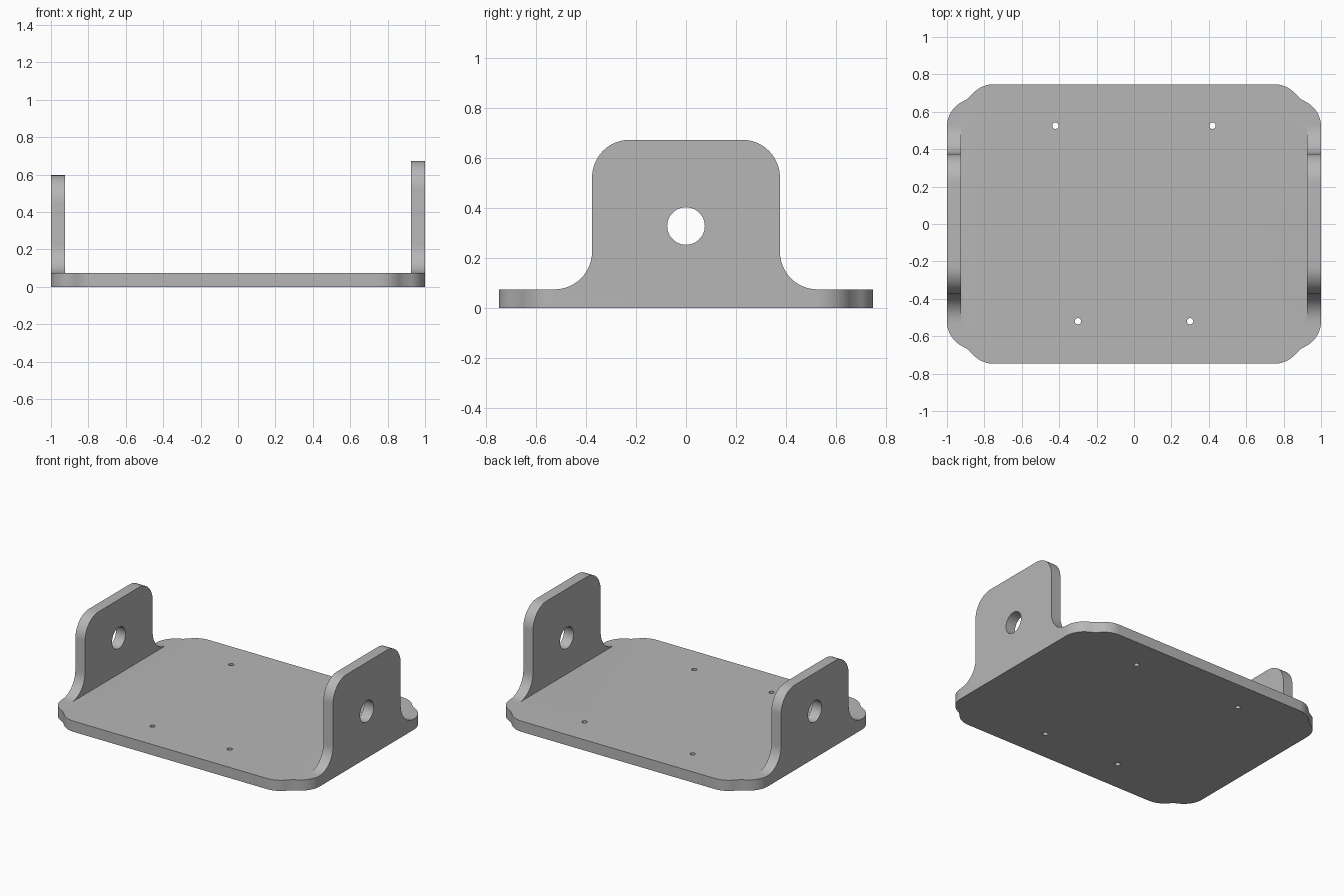
import bpy
import bmesh
from math import cos, sin, radians
from mathutils import Matrix

cube = bpy.data.objects.get("Cube")
if cube:
    bpy.data.objects.remove(cube, do_unlink=True)

THICK = 0.075
R = 0.15

grey = bpy.data.materials.new("plain grey")
grey.use_nodes = True
grey.diffuse_color = (0.47, 0.47, 0.47, 1)
grey.node_tree.nodes["Principled BSDF"].inputs["Base Color"].default_value = grey.diffuse_color


def arc(cx, cy, r, start, end, steps=12):
    angles = [radians(start + (end - start) * i / steps) for i in range(steps + 1)]
    return [(cx + r * cos(a), cy + r * sin(a)) for a in angles]


def mirrored(half):
    """Close a half outline by mirroring it across its second axis."""
    return half + [(-u, v) for u, v in reversed(half)]


def add_object(name, bm):
    bmesh.ops.recalc_face_normals(bm, faces=bm.faces)
    mesh = bpy.data.meshes.new(name)
    bm.to_mesh(mesh)
    bm.free()
    mesh.materials.append(grey)
    obj = bpy.data.objects.new(name, mesh)
    bpy.context.collection.objects.link(obj)
    return obj


def prism(name, points, direction):
    bm = bmesh.new()
    face = bm.faces.new([bm.verts.new(p) for p in points])
    top = bmesh.ops.extrude_face_region(bm, geom=[face])["geom"]
    bmesh.ops.translate(bm, vec=direction, verts=[g for g in top if isinstance(g, bmesh.types.BMVert)])
    return add_object(name, bm)


def combine(target, other, operation):
    mod = target.modifiers.new(operation.lower(), 'BOOLEAN')
    mod.operation = operation
    mod.solver = 'EXACT'
    mod.object = other
    bpy.context.view_layer.objects.active = target
    bpy.ops.object.modifier_apply(modifier=mod.name)
    bpy.data.objects.remove(other, do_unlink=True)


def drill(target, center, r, along_x=False):
    bm = bmesh.new()
    bmesh.ops.create_cone(bm, cap_ends=True, segments=32, radius1=r, radius2=r, depth=0.3)
    turn = Matrix.Rotation(radians(90), 4, 'Y') if along_x else Matrix.Identity(4)
    bm.transform(Matrix.Translation(center) @ turn)
    combine(target, add_object("hole_cutter", bm), 'DIFFERENCE')


# Base plate with double-rounded, waisted corners
corner = arc(0.85, 0.52, R, 0, 60) + [(0.892, 0.668)] + arc(0.75, 0.597, R, 41, 90)
back = mirrored(corner)
outline = back + [(-x, -y) for x, y in back]
bracket = prism("mounting_bracket", [(x, y, 0) for x, y in outline], (0, 0, THICK))
for x, y in ((0.42, 0.525), (0.3, -0.52)):
    for side in (-1, 1):
        drill(bracket, (side * x, y, 0), 0.017)


# Upright end walls with filleted feet, rounded tops and their own hole patterns
def end_wall(name, x, height, hole_y, hole_z, hole_r):
    half = [(0.52, 0.03)] + arc(0.375 + R, THICK + R, R, 270, 180)
    half += arc(0.375 - R, height - R, R, 0, 90)
    wall = prism(name, [(x, y, z) for y, z in mirrored(half)], (THICK, 0, 0))
    drill(wall, (x, 0, 0.328), 0.075, True)
    for side in (-1, 1):
        drill(wall, (x, side * hole_y, hole_z), hole_r, True)
    return wall


combine(bracket, end_wall("left_wall", 1 - THICK, 0.672, 0.22, 0.55, 0.024), 'UNION')
combine(bracket, end_wall("right_wall", -1, 0.597, 0.19, 0.328, 0.014), 'UNION')

# Smooth the rounded edges while keeping the sheet edges crisp
bpy.ops.object.select_all(action='DESELECT')
bracket.select_set(True)
bpy.context.view_layer.objects.active = bracket
bpy.ops.object.shade_smooth_by_angle(angle=radians(30))
